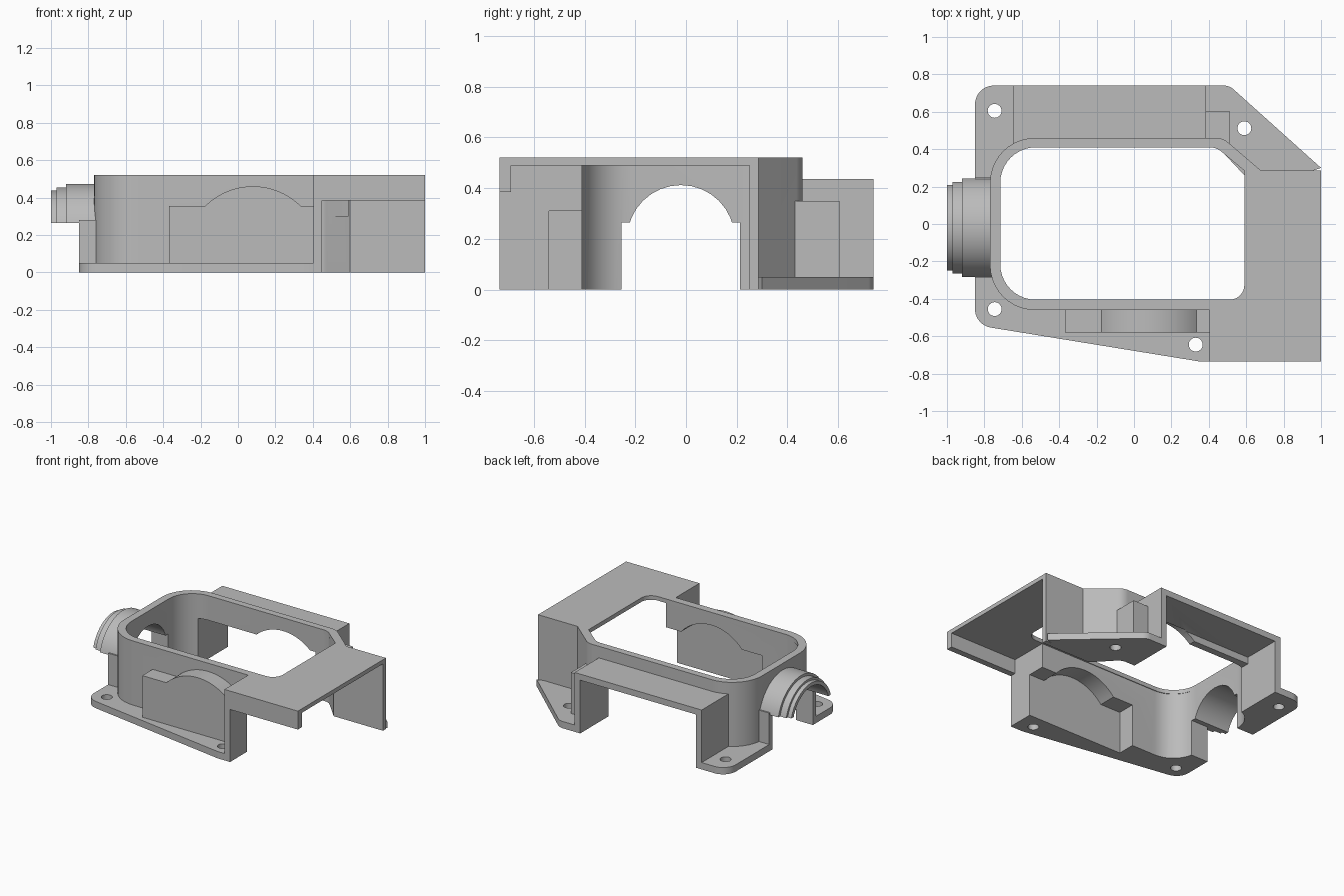
import bpy, bmesh, math
from mathutils import Vector

cube = bpy.data.objects.get("Cube")
if cube:
    bpy.data.objects.remove(cube, do_unlink=True)

grey = bpy.data.materials.new("plain_grey")
grey.use_nodes = True
grey.diffuse_color = (0.5, 0.5, 0.5, 1)
grey.node_tree.nodes["Principled BSDF"].inputs["Base Color"].default_value = (0.5, 0.5, 0.5, 1)


def rounded(corners, steps=10):
    """Outline from (x, y) or (x, y, radius) corners."""
    out = []
    for i, c in enumerate(corners):
        p = Vector(c[:2])
        if len(c) == 2:
            out.append(p)
            continue
        u = (Vector(corners[i - 1][:2]) - p).normalized()
        v = (Vector(corners[(i + 1) % len(corners)][:2]) - p).normalized()
        half = u.angle(v) / 2
        mid = p + (u + v).normalized() * c[2] / math.sin(half)
        a = p + u * c[2] / math.tan(half) - mid
        b = p + v * c[2] / math.tan(half) - mid
        sweep = math.pi - 2 * half
        for k in range(steps + 1):
            t = k / steps
            out.append(mid + (a * math.sin((1 - t) * sweep) + b * math.sin(t * sweep)) / math.sin(sweep))
    return out


def prism(name, outline, lo, hi, axis="z"):
    """Extrude an outline along an axis."""
    place = {"x": lambda p, d: (d, p[0], p[1]),
             "y": lambda p, d: (p[0], d, p[1]),
             "z": lambda p, d: (p[0], p[1], d)}[axis]
    bm = bmesh.new()
    ends = [[bm.verts.new(place(p, d)) for p in outline] for d in (lo, hi)]
    for ring in ends:
        bm.faces.new(ring)
    for i in range(len(outline)):
        bm.faces.new((ends[0][i - 1], ends[0][i], ends[1][i], ends[1][i - 1]))
    bmesh.ops.recalc_face_normals(bm, faces=bm.faces)
    mesh = bpy.data.meshes.new(name)
    bm.to_mesh(mesh)
    bm.free()
    mesh.materials.append(grey)
    ob = bpy.data.objects.new(name, mesh)
    bpy.context.collection.objects.link(ob)
    return ob


def box(name, x, y, z):
    return prism(name, [(x[0], y[0]), (x[1], y[0]), (x[1], y[1]), (x[0], y[1])], z[0], z[1])


def arc(cx, cy, r, start, end, n=40):
    return [(cx + r * math.cos(start + (end - start) * k / n),
             cy + r * math.sin(start + (end - start) * k / n)) for k in range(n + 1)]


def hump(x0, x1, z0, z1, r):
    """Rectangle with a shallow arch on top."""
    a = math.asin((z1 - 0.098) / r)
    return [(x0, z0), (x1, z0), (x1, z1)] + arc(0.08, 0.098, r, a, math.pi - a, 24) + [(x0, z1)]


def circle(x, y, r):
    return arc(x, y, r, 0, math.tau, 32)[:-1]


# Main shell, with the wide cover at one end
housing = prism("housing", rounded([
    (-0.77, -0.46, 0.24), (0.405, -0.46), (0.405, -0.735), (1, -0.735), (1, 0.285),
    (0.68, 0.285), (0.475, 0.46, 0.1), (-0.77, 0.46, 0.24)]), 0, 0.52)

# Parts added to the shell
solids = [
    prism("flange", rounded([
        (-0.85, 0.74, 0.1), (0.51, 0.74, 0.08), (1, 0.3), (0.7, 0.2), (0.42, -0.735),
        (0.35, -0.735, 0.06), (-0.85, -0.54, 0.1)]), 0, 0.05),
    prism("front_pod", hump(-0.37, 0.42, 0, 0.355, 0.362), -0.58, -0.43, "y"),
    box("back_tunnel", (-0.645, 0.385), (0.43, 0.74), (0, 0.435)),
    box("back_block", (0.36, 0.51), (0.425, 0.605), (0, 0.35)),
    box("nozzle_cheeks", (-0.85, -0.74), (-0.29, 0.25), (0, 0.28)),
]
# Stepped half-round nozzle
for r, x in ((0.272, -0.92), (0.253, -0.97), (0.237, -1)):
    a = math.asin(0.065 / r)
    solids.append(prism("nozzle_step", arc(-0.02, 0.2, r, a, math.pi - a), x, -0.74, "x"))

# Hollows and openings
cutters = [
    prism("inside_hollow", rounded([
        (-0.715, -0.41, 0.19), (0.45, -0.41), (0.45, -0.69), (1.1, -0.69), (1.1, 0.25),
        (0.6, 0.25), (0.45, 0.41, 0.08), (-0.715, 0.41, 0.19)]), -1, 0.49),
    prism("top_opening", rounded([
        (-0.715, -0.405, 0.19), (0.59, -0.405, 0.08), (0.59, 0.285), (0.44, 0.41, 0.1),
        (-0.715, 0.41, 0.19)]), 0.3, 1),
    box("lip_gap", (0.45, 1.1), (-0.8, -0.6), (-1, 0.385)),
    prism("pod_hollow", hump(-0.33, 0.47, -1, 0.31, 0.325), -0.54, -0.38, "y"),
    box("tunnel_hollow", (-0.6, 0.34), (0.46, 0.8), (-1, 0.39)),
    prism("tunnel_doorway", hump(-0.6, 0.34, -1, 0.34, 0.325), 0.38, 0.47, "y"),
    box("nozzle_gap", (-1.1, -0.6), (-0.255, 0.212), (-1, 0.265)),
    prism("nozzle_bore", circle(-0.02, 0.2, 0.212), -1.1, -0.6, "x"),
]
for x, y in ((-0.745, 0.605), (0.59, 0.512), (-0.745, -0.455), (0.33, -0.645)):
    cutters.append(prism("screw_hole", circle(x, y, 0.037), -0.1, 0.1))

# Join and cut
bpy.ops.object.select_all(action="DESELECT")
bpy.context.view_layer.objects.active = housing
housing.select_set(True)
for tool in solids + cutters:
    tool.hide_render = True
    mod = housing.modifiers.new(tool.name, "BOOLEAN")
    mod.operation = "UNION" if tool in solids else "DIFFERENCE"
    mod.solver = "EXACT"
    mod.object = tool
    bpy.ops.object.modifier_apply(modifier=mod.name)
    bpy.data.objects.remove(tool, do_unlink=True)
    solids = [s for s in solids if s != tool]

bpy.ops.object.shade_smooth_by_angle(angle=math.radians(30))
